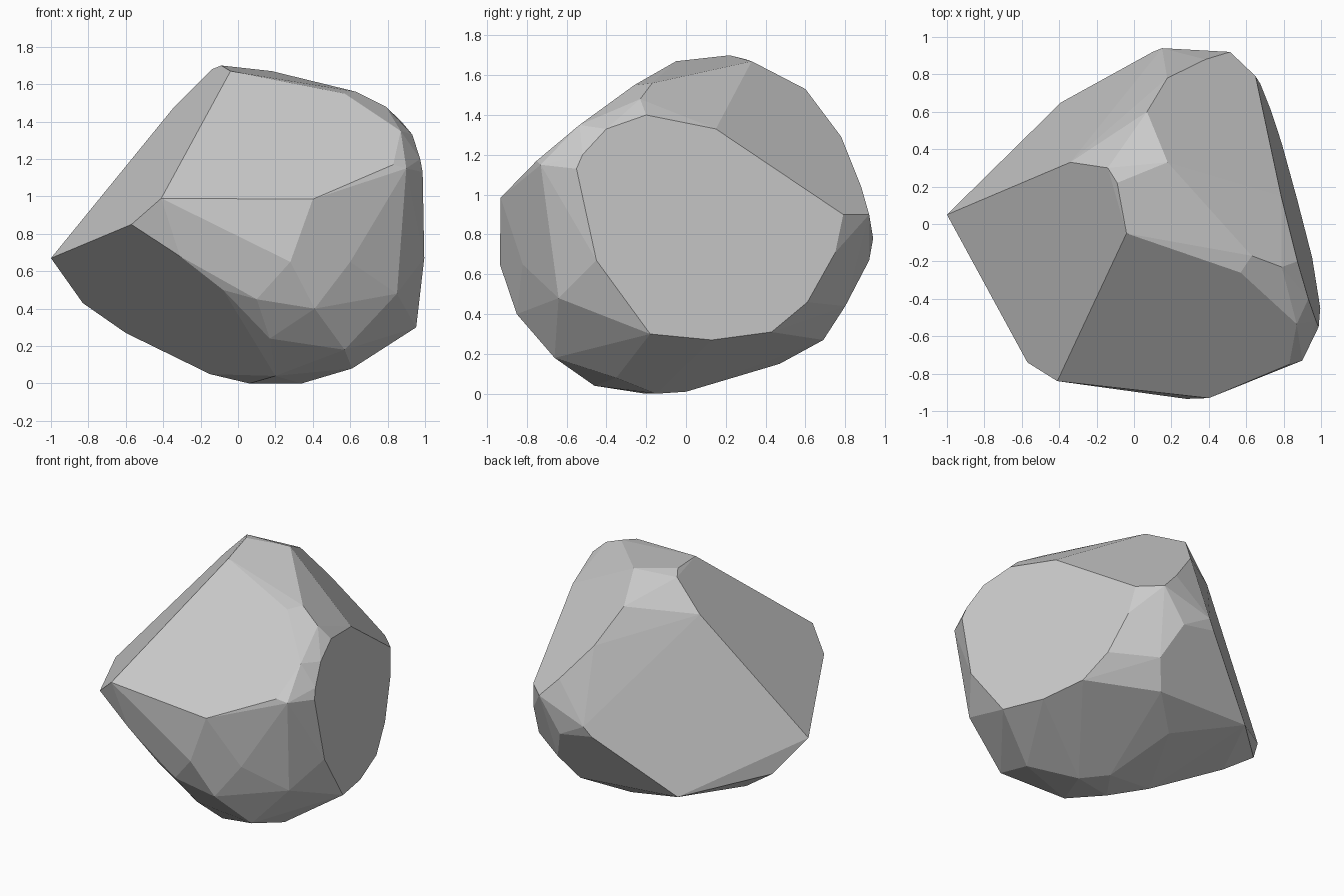
import bpy
import bmesh
import math
from mathutils import Vector

default_cube = bpy.data.objects.get("Cube")
if default_cube:
    bpy.data.objects.remove(default_cube, do_unlink=True)


def chip_from_corners(first, second, third):
    """Return the normal and one point of the flat chip through three corners."""
    first, second, third = Vector(first), Vector(second), Vector(third)
    return (second - first).cross(third - first).normalized(), first


def outline_on_chip(chip, missing_axis, outline):
    """Lift a two-dimensional outline onto a chip by solving the missing axis."""
    normal, origin = chip
    corners = []
    for pair in outline:
        coords = list(pair)
        coords.insert(missing_axis, origin[missing_axis])
        offset = normal.dot(Vector(coords) - origin)
        coords[missing_axis] -= offset / normal[missing_axis]
        corners.append(Vector(coords))
    return corners


X, Y, Z = range(3)

# Shared corners where the large chips meet
left_tip = (-1, .05, .67)
crown = (-.04, -.05, 1.67)
front_left = (-.41, -.84, .99)
left_shoulder = (-.34, .33, 1.48)
back_right = (.65, .79, .9)
back_tip = (.15, .94, .78)
lower_front = (.17, -.7, .24)
lower_left = (-.57, -.74, .85)

corners = [Vector(c) for c in (left_tip, crown, front_left, left_shoulder,
                               back_right, back_tip, lower_front, lower_left)]

# Broad right chip, outlined in y and z
right_chip = chip_from_corners(back_right, (.874, -.2, 1.4), (.95, -.17, .3))
corners += outline_on_chip(right_chip, X, [
    (-.2, 1.4), (.15, 1.33), (.75, .71), (.61, .46), (.43, .31), (.13, .27),
    (-.18, .3), (-.45, .67), (-.55, 1.13), (-.52, 1.2), (-.4, 1.33)])

# Sloping front chip, outlined in x and z
front_chip = chip_from_corners(crown, (.57, -.26, 1.55), front_left)
corners += outline_on_chip(front_chip, Y, [
    (.57, 1.55), (.87, 1.35), (.83, 1.17), (.55, 1.05), (.4, .985), (.05, .98)])

# Undercut chip on the lower left, outlined in x and z
undercut_chip = chip_from_corners(left_tip, lower_left, lower_front)
corners += outline_on_chip(undercut_chip, Y, [
    (-.83, .43), (-.6, .27), (-.15, .05), (.06, 0), (-.08, .5), (-.31, .68)])

# Steep back left chip, outlined in x and y
back_left_chip = chip_from_corners(left_tip, left_shoulder, back_tip)
corners += outline_on_chip(back_left_chip, Z, [(-.39, .65), (.1, .92)])

# Sloping upper back chip, outlined in y and z
upper_back_chip = chip_from_corners((.18, .33, 1.67), (.79, .15, 1.33), back_right)
corners += outline_on_chip(upper_back_chip, X, [
    (.33, 1.67), (.6, 1.53), (.78, 1.29), (.88, 1.04), (.92, .9)])

# Small worn corners between the chips
top_wear = [(-.14, .3, 1.68), (-.09, .22, 1.7), (.63, -.17, 1.56), (.79, -.23, 1.48)]
front_wear = [(.28, -.935, .65), (.9, -.73, 1.15), (.6, -.82, .65), (.1, -.85, .45),
              (.41, -.85, .4), (.85, -.64, .48), (.57, -.66, .18)]
base_wear = [(.34, -.15, 0), (.2, -.46, .04), (.2, 0, .01), (.61, -.35, .08),
             (.1, .47, .15), (.35, .69, .27), (.45, .8, .44), (.35, .92, .67)]
corners += [Vector(c) for c in top_wear + front_wear + base_wear]

# Wrap the corners into one solid and merge the flat chips into single faces
bm = bmesh.new()
for corner in corners:
    bm.verts.new(corner)
bmesh.ops.remove_doubles(bm, verts=bm.verts[:], dist=.01)
hull = bmesh.ops.convex_hull(bm, input=bm.verts[:])
unused = {v for v in hull["geom_interior"] + hull["geom_unused"]
          if isinstance(v, bmesh.types.BMVert)}
bmesh.ops.delete(bm, geom=list(unused), context="VERTS")
bmesh.ops.dissolve_limit(bm, angle_limit=math.radians(3),
                         verts=bm.verts[:], edges=bm.edges[:])
bmesh.ops.recalc_face_normals(bm, faces=bm.faces[:])
mesh = bpy.data.meshes.new("rock")
bm.to_mesh(mesh)
bm.free()
rock = bpy.data.objects.new("rock", mesh)
bpy.context.collection.objects.link(rock)

# Plain stone colour
stone = bpy.data.materials.new("stone grey")
stone.use_nodes = True
stone_colour = (.6, .6, .6, 1)
stone.diffuse_color = stone_colour
stone.node_tree.nodes["Principled BSDF"].inputs["Base Color"].default_value = stone_colour
mesh.materials.append(stone)
